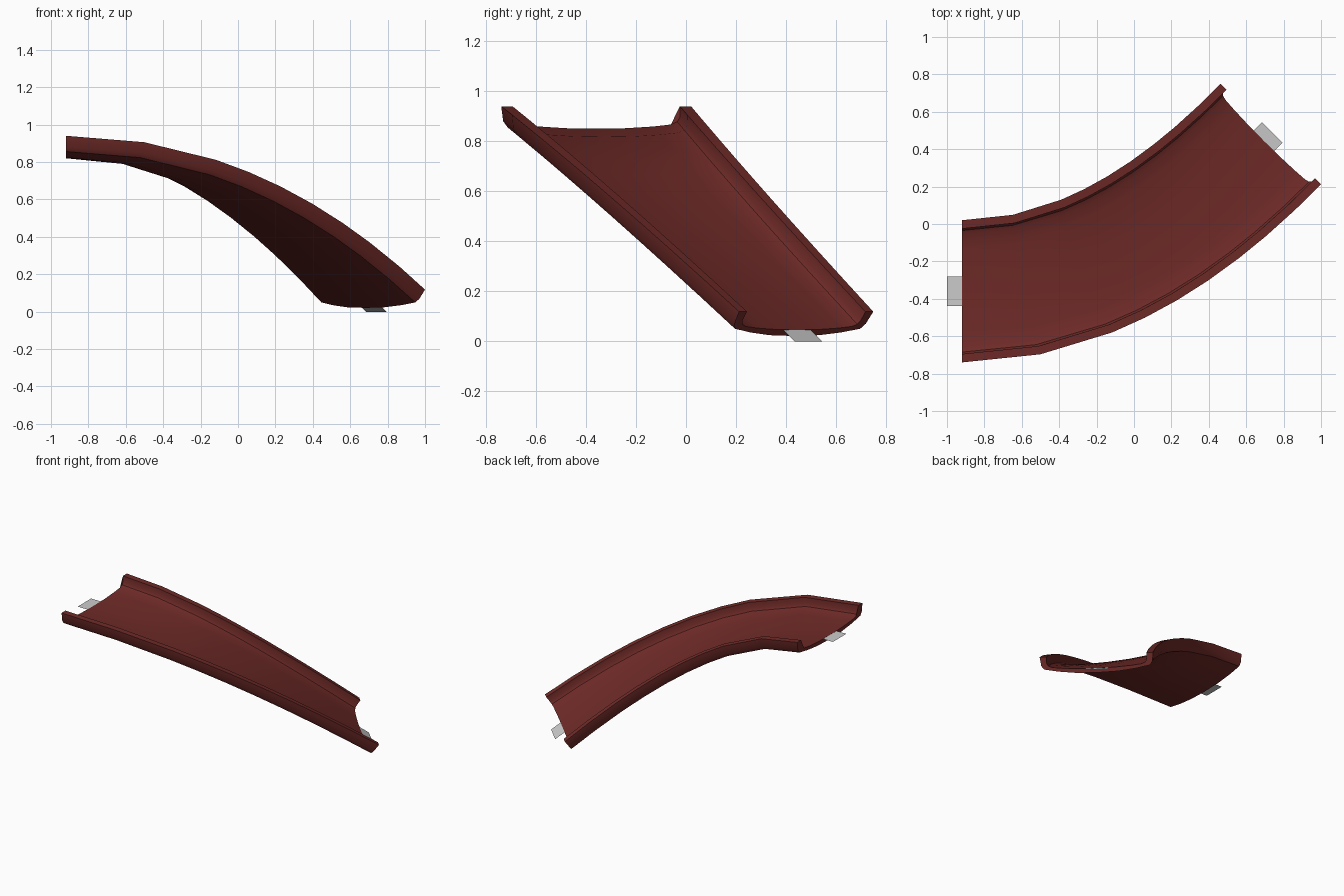
import bpy, bmesh
from mathutils import Vector

if "Cube" in bpy.data.objects:
    bpy.data.objects.remove(bpy.data.objects["Cube"])

# Path of the chute underside: quadratic curve turning 45 degrees while dropping
P0, P1, P2 = Vector((-.92, -.36, .82)), Vector((-.11, -.36, .82)), Vector((.682, .432, .02))


def frame(t):
    pos = P0 * (1 - t) ** 2 + P1 * 2 * t * (1 - t) + P2 * t * t
    tan = ((P1 - P0) * (1 - t) + (P2 - P1) * t).normalized()
    side = Vector((0, 0, 1)).cross(tan).normalized()
    return pos, tan, side, tan.cross(side)


def add_object(name, bm):
    mesh = bpy.data.meshes.new(name)
    bm.to_mesh(mesh)
    bm.free()
    obj = bpy.data.objects.new(name, mesh)
    bpy.context.collection.objects.link(obj)
    return obj


# Half cross-section (sideways, up): underside, rim, then inner floor
under = [(0, 0), (.14, .004), (.26, .018), (.355, .036), (.372, .06), (.38, .12)]
inner = [(.335, .12), (.335, .075), (.325, .058), (.30, .047), (.23, .039), (.12, .032), (0, .03)]
half = under + inner
profile = half + [(-u, v) for u, v in reversed(half[1:-1])]

# Chute: sweep the section along the path and cap both ends
bm = bmesh.new()
rings = []
for t in [0, .2, .39, .48, .57, .66, .75, .83, .92, 1]:
    pos, tan, side, up = frame(t)
    rings.append([bm.verts.new(pos + side * u + up * v) for u, v in profile])
n = len(profile)
for a, b in zip(rings, rings[1:]):
    for i in range(n):
        j = (i + 1) % n
        bm.faces.new((a[i], a[j], b[j], b[i]))

# End caps as strips between underside and inner floor
for r in (rings[0], rings[-1]):
    bm.faces.new(r)
bmesh.ops.triangulate(bm, faces=[f for f in bm.faces if len(f.verts) > 4])
bmesh.ops.recalc_face_normals(bm, faces=bm.faces)
chute = add_object("slide_chute", bm)
red = bpy.data.materials.new("dark_red")
red.diffuse_color = (.16, .024, .021, 1)
red.use_nodes = True
red.node_tree.nodes["Principled BSDF"].inputs["Base Color"].default_value = red.diffuse_color
chute.data.materials.append(red)
bpy.context.view_layer.objects.active = chute
chute.select_set(True)
bpy.ops.object.shade_smooth_by_angle(angle=.6)


# Flat grey connector tabs continuing the floor at each end
def tab(name, t, length):
    pos, tan, side, up = frame(t)
    base = pos + up * .03
    b = bmesh.new()
    b.faces.new([b.verts.new(base + side * s * .078 + tan * d)
                 for s, d in ((1, 0), (-1, 0), (-1, length), (1, length))])
    bmesh.ops.recalc_face_normals(b, faces=b.faces)
    for f in b.faces:
        if f.normal.z < 0:
            f.normal_flip()
    add_object(name, b)


tab("upper_connector_tab", 0, -.08)
tab("lower_connector_tab", 1, .079)
